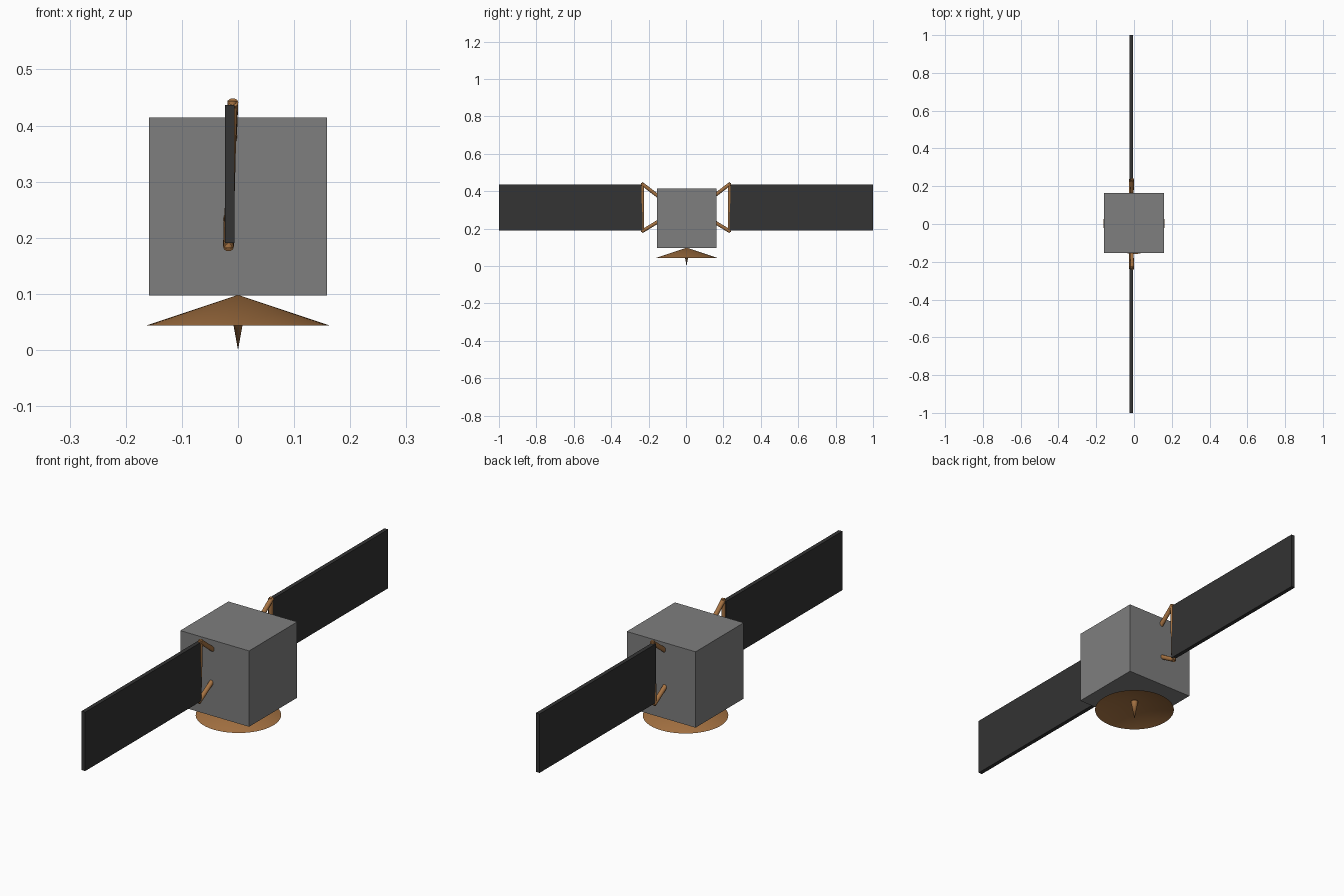
import bpy, bmesh, math
from mathutils import Vector

if "Cube" in bpy.data.objects:
    bpy.data.objects.remove(bpy.data.objects["Cube"])


def material(name, rgb):
    m = bpy.data.materials.new(name)
    m.diffuse_color = (*rgb, 1)
    m.use_nodes = True
    m.node_tree.nodes["Principled BSDF"].inputs["Base Color"].default_value = m.diffuse_color
    return m


GREY = material("body_grey", (0.21, 0.21, 0.21))
DARK = material("panel_charcoal", (0.033, 0.033, 0.033))
BRONZE = material("bronze", (0.38, 0.17, 0.055))


def add_object(name, bm, mat, smooth=False):
    bmesh.ops.recalc_face_normals(bm, faces=bm.faces)
    me = bpy.data.meshes.new(name)
    bm.to_mesh(me)
    bm.free()
    me.materials.append(mat)
    ob = bpy.data.objects.new(name, me)
    bpy.context.collection.objects.link(ob)
    if smooth:
        bpy.ops.object.select_all(action='DESELECT')
        ob.select_set(True)
        bpy.context.view_layer.objects.active = ob
        bpy.ops.object.shade_smooth_by_angle(angle=math.radians(40))
    return ob


def box(name, lo, hi, mat):
    bm = bmesh.new()
    bmesh.ops.create_cube(bm, size=1)
    for v in bm.verts:
        v.co = [l + (c + 0.5) * (h - l) for c, l, h in zip(v.co, lo, hi)]
    return add_object(name, bm, mat)


def rod(name, a, b, radius):
    a, b = Vector(a), Vector(b)
    bm = bmesh.new()
    bmesh.ops.create_cone(bm, cap_ends=True, segments=16, radius1=radius,
                          radius2=radius, depth=(b - a).length)
    ob = add_object(name, bm, BRONZE, True)
    ob.location = (a + b) / 2
    ob.rotation_mode = 'QUATERNION'
    ob.rotation_quaternion = (b - a).to_track_quat('Z', 'Y')
    return ob


def lathe(name, profile, y, segments):
    bm = bmesh.new()
    verts = [bm.verts.new((r, 0, z)) for r, z in profile]
    edges = [bm.edges.new(p) for p in zip(verts, verts[1:])]
    bmesh.ops.spin(bm, geom=verts + edges, axis=(0, 0, 1), cent=(0, 0, 0),
                   angle=math.tau, steps=segments)
    bmesh.ops.remove_doubles(bm, verts=bm.verts, dist=1e-5)
    ob = add_object(name, bm, BRONZE, True)
    ob.location.y = y
    return ob


# Cubic body
box("body", (-0.159, -0.154, 0.097), (0.159, 0.164, 0.414), GREY)

# Dish below the body, hollow underneath, with a pointed feed
lathe("dish", [(0, 0.098), (0.162, 0.044), (0, 0.094)], 0.003, 48)
lathe("dish_feed", [(0, 0.092), (0.015, 0.082), (0, 0)], 0.003, 24)

# Solar wings with mounting bar and two struts on each side
for side, s in (("front", -1), ("back", 1)):
    y0, y1 = sorted((s * 0.232, s * 1.0))
    box(side + "_solar_panel", (-0.023, y0, 0.191), (-0.006, y1, 0.437), DARK)
    rod(side + "_mount_bar", (-0.017, s * 0.232, 0.182),
        (-0.010, s * 0.232, 0.444), 0.0085)
    rod(side + "_upper_strut", (-0.009, s * 0.237, 0.441),
        (-0.012, s * 0.145, 0.370), 0.0095)
    rod(side + "_lower_strut", (-0.017, s * 0.237, 0.184),
        (-0.016, s * 0.145, 0.240), 0.0095)
